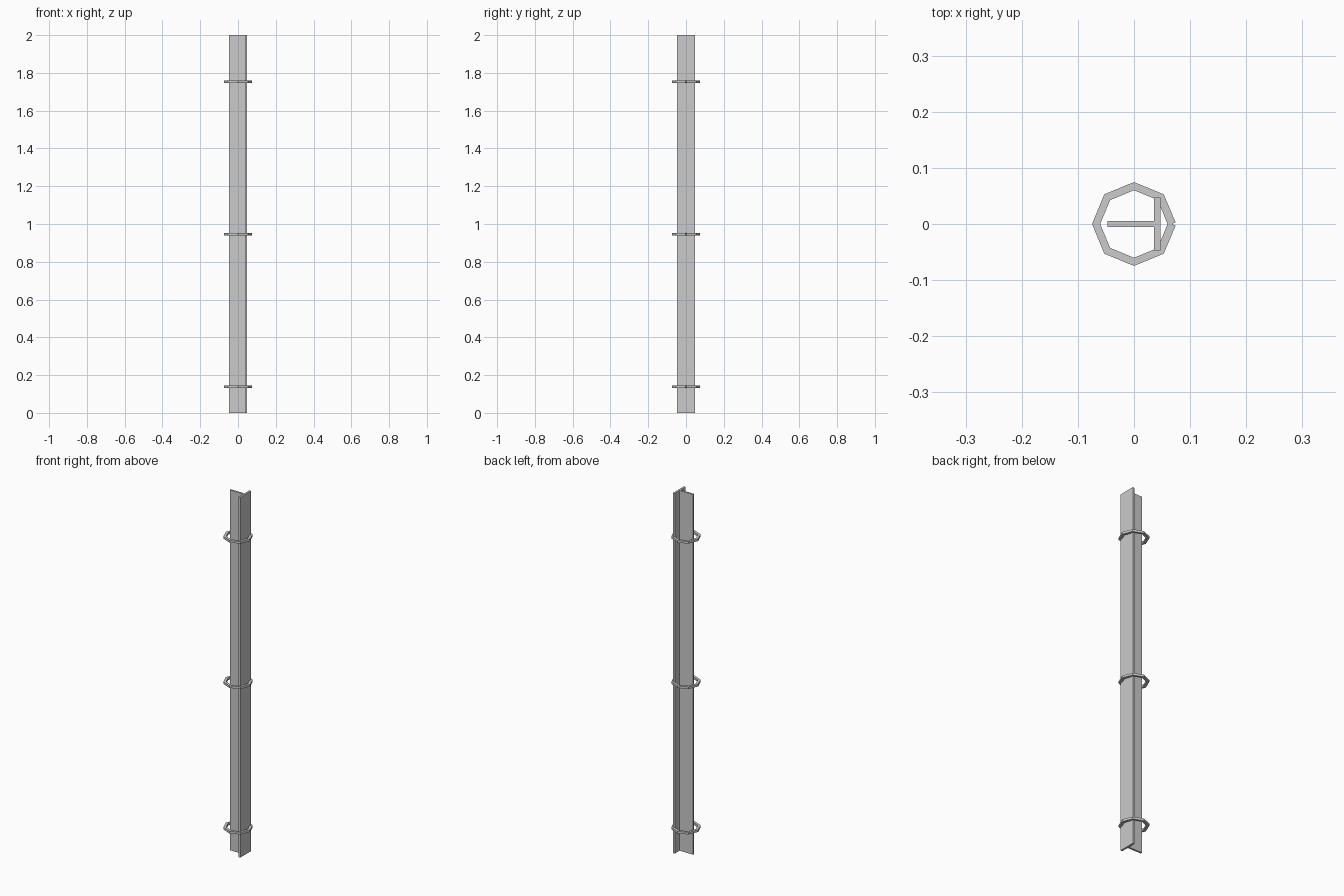
import bpy, bmesh
from math import cos, sin, pi
from mathutils import Vector

if "Cube" in bpy.data.objects:
    bpy.data.objects.remove(bpy.data.objects["Cube"])


def mesh_object(name, bm):
    bmesh.ops.recalc_face_normals(bm, faces=bm.faces)
    mesh = bpy.data.meshes.new(name)
    bm.to_mesh(mesh)
    bm.free()
    obj = bpy.data.objects.new(name, mesh)
    bpy.context.collection.objects.link(obj)
    return obj


# T-section post, extruded from its profile
def make_post():
    half, inner, web, height = 0.047, 0.036, 0.005, 2.0
    profile = [(half, -half), (half, half), (inner, half), (inner, web),
               (-half, web), (-half, -web), (inner, -web), (inner, -half)]
    bm = bmesh.new()
    face = bm.faces.new([bm.verts.new((x, y, 0)) for x, y in profile])
    top = bmesh.ops.extrude_face_region(bm, geom=[face])["geom"]
    bmesh.ops.translate(bm, vec=(0, 0, height),
                        verts=[v for v in top if isinstance(v, bmesh.types.BMVert)])
    mesh_object("post", bm)


# Eight-segment wire loop whose square-cut ends meet at +x
def make_ring(name, z, radius=0.0675, half_w=0.0073, half_h=0.006, sides=8):
    bm = bmesh.new()
    points = [Vector((radius * cos(2 * pi * i / sides),
                      radius * sin(2 * pi * i / sides), z)) for i in range(sides + 1)]
    loops = []
    for i, p in enumerate(points):
        tangent = (points[min(i + 1, sides)] - points[max(i - 1, 0)]).normalized()
        out = Vector((tangent.y, -tangent.x, 0)) * half_w
        up = Vector((0, 0, half_h))
        loops.append([bm.verts.new(p + q) for q in
                      (out + up, out - up, -out - up, -out + up)])
    for a, b in zip(loops, loops[1:]):
        for k in range(4):
            n = (k + 1) % 4
            bm.faces.new((a[k], a[n], b[n], b[k]))
    bm.faces.new(loops[0])
    bm.faces.new(loops[-1][::-1])
    mesh_object(name, bm)


make_post()
for part, z in (("lower", 0.138), ("middle", 0.946), ("upper", 1.753)):
    make_ring(part + "_wire_ring", z)
